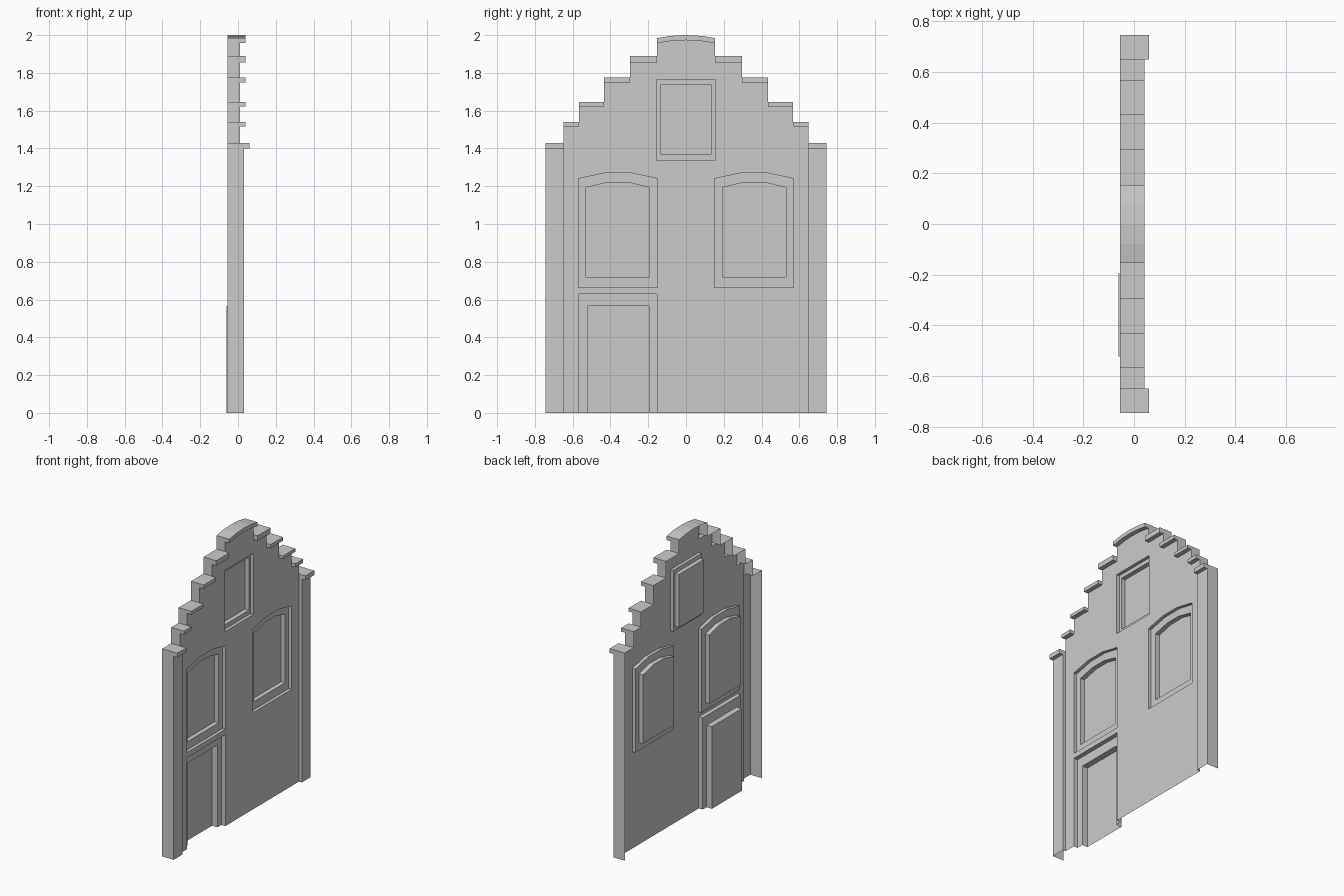
import bpy, bmesh

if "Cube" in bpy.data.objects:
    bpy.data.objects.remove(bpy.data.objects["Cube"])

BACK, WALL, PIL = -0.056, 0.01, 0.032


def finish(name, bm, mirror=False):
    bmesh.ops.remove_doubles(bm, verts=bm.verts, dist=1e-5)
    bmesh.ops.recalc_face_normals(bm, faces=bm.faces)
    bm.normal_update()
    # open shells: make the street side (+x) the outside
    if sum(f.normal.x * f.calc_area() for f in bm.faces) < -1e-6:
        bmesh.ops.reverse_faces(bm, faces=bm.faces)
    me = bpy.data.meshes.new(name)
    bm.to_mesh(me)
    bm.free()
    ob = bpy.data.objects.new(name, me)
    bpy.context.collection.objects.link(ob)
    if mirror:
        m = ob.modifiers.new("mirror", 'MIRROR')
        m.use_axis = (False, True, False)
        m.merge_threshold = 1e-4
    return ob


def face(bm, pts):
    bm.faces.new([bm.verts.new(p) for p in pts])


def loft(bm, sections, closed=False):
    """Quads between successive rows of points."""
    for a, b in zip(sections, sections[1:]):
        n = len(a)
        for i in range(n if closed else n - 1):
            j = (i + 1) % n
            face(bm, [a[i], a[j], b[j], b[i]])


def at(x, loop):
    return [(x, y, z) for y, z in loop]


def recess(name, outer, inner, frame_x, pane_x, closed=True, mirror=False):
    """Two-stage recess: outer reveal, frame, inner reveal, pane."""
    bm = bmesh.new()
    loft(bm, [at(WALL, outer), at(frame_x, outer), at(frame_x, inner), at(pane_x, inner)], closed)
    face(bm, at(pane_x, inner))
    return finish(name, bm, mirror)


def cap(bm, tops, th, front, rear):
    """Coping: top runs to the back, lip projects past the wall."""
    loft(bm, [[(BACK, y, z), (front, y, z), (front, y, z - th), (rear, y, z - th)] for y, z in tops])
    for y, z in (tops[0], tops[-1]):
        face(bm, [(rear, y, z), (front, y, z), (front, y, z - th), (rear, y, z - th)])


# Opening outlines (y, z)
def arched(y0, y1, z0, spring, crown):
    w = y1 - y0
    return [(y0, z0), (y1, z0), (y1, spring), (y1 - w / 3, crown), (y0 + w / 3, crown), (y0, spring)]


def rect(y0, y1, z0, z1):
    return [(y0, z0), (y1, z0), (y1, z1), (y0, z1)]


win_out = arched(0.151, 0.569, 0.665, 1.24, 1.27)
win_in = arched(0.193, 0.53, 0.72, 1.193, 1.22)
attic_out, attic_in = rect(-0.155, 0.155, 1.34, 1.762), rect(-0.136, 0.136, 1.37, 1.735)
door_out = [(-0.569, 0), (-0.569, 0.63), (-0.153, 0.63), (-0.153, 0)]
door_in = [(-0.522, 0), (-0.522, 0.565), (-0.195, 0.565), (-0.195, 0)]

# Gable steps: outer y, inner y, top z, lip thickness
steps = [(0.648, 0.567, 1.54, 0.025), (0.567, 0.433, 1.645, 0.022),
         (0.433, 0.296, 1.775, 0.025), (0.296, 0.154, 1.89, 0.035)]
crown = [(0.154, 1.984), (0.078, 1.996), (0, 2.0)]
CT = 0.027

# Front wall sheet with openings
half = [(0.648, 0)]
for y0, y1, z, th in steps:
    half += [(y0, z - th), (y1, z - th)]
half += [(y, z - CT) for y, z in crown]
outline = half + [(-y, z) for y, z in half[-2::-1]] + door_out
bm = bmesh.new()
for loop in (outline, win_out, [(-y, z) for y, z in win_out], attic_out):
    vs = [bm.verts.new(p) for p in at(WALL, loop)]
    for i in range(len(vs)):
        bm.edges.new((vs[i - 1], vs[i]))
bmesh.ops.triangle_fill(bm, use_beauty=True, use_dissolve=False, edges=bm.edges[:], normal=(1, 0, 0))
finish("front_wall", bm)

# Windows and door
recess("arched_windows", win_out, win_in, -0.012, -0.043, mirror=True)
recess("attic_window", attic_out, attic_in, -0.012, -0.043)
recess("door", door_out, door_in, -0.02, -0.061, closed=False)

# Corner pilasters, open at the back
bm = bmesh.new()
plan = [(BACK, 0.745), (PIL, 0.745), (PIL, 0.648), (WALL, 0.648)]
loft(bm, [[(x, y, z) for x, y in plan] for z in (0, 1.40)])
for y, x0, x1 in ((0.745, BACK, PIL), (0.648, WALL, PIL)):
    face(bm, [(x0, y, 1.40), (x1, y, 1.40), (x1, y, 1.43), (x0, y, 1.43)])
finish("pilasters", bm, mirror=True)

bm = bmesh.new()
cap(bm, [(0.745, 1.43), (0.648, 1.43)], 0.03, 0.06, PIL)
finish("pilaster_caps", bm, mirror=True)

# Step copings and the risers between them
bm = bmesh.new()
below = 1.43
risers = bmesh.new()
for y0, y1, z, th in steps:
    cap(bm, [(y0, z), (y1, z)], th, 0.041, WALL)
    face(risers, [(BACK, y0, below), (WALL, y0, below), (WALL, y0, z), (BACK, y0, z)])
    below = z
y, z = crown[0]
face(risers, [(BACK, y, below), (WALL, y, below), (WALL, y, z), (BACK, y, z)])
finish("step_copings", bm, mirror=True)
finish("step_risers", risers, mirror=True)

# Curved crown coping
bm = bmesh.new()
cap(bm, crown + [(-y, z) for y, z in crown[-2::-1]], CT, 0.041, WALL)
finish("crown_coping", bm)
